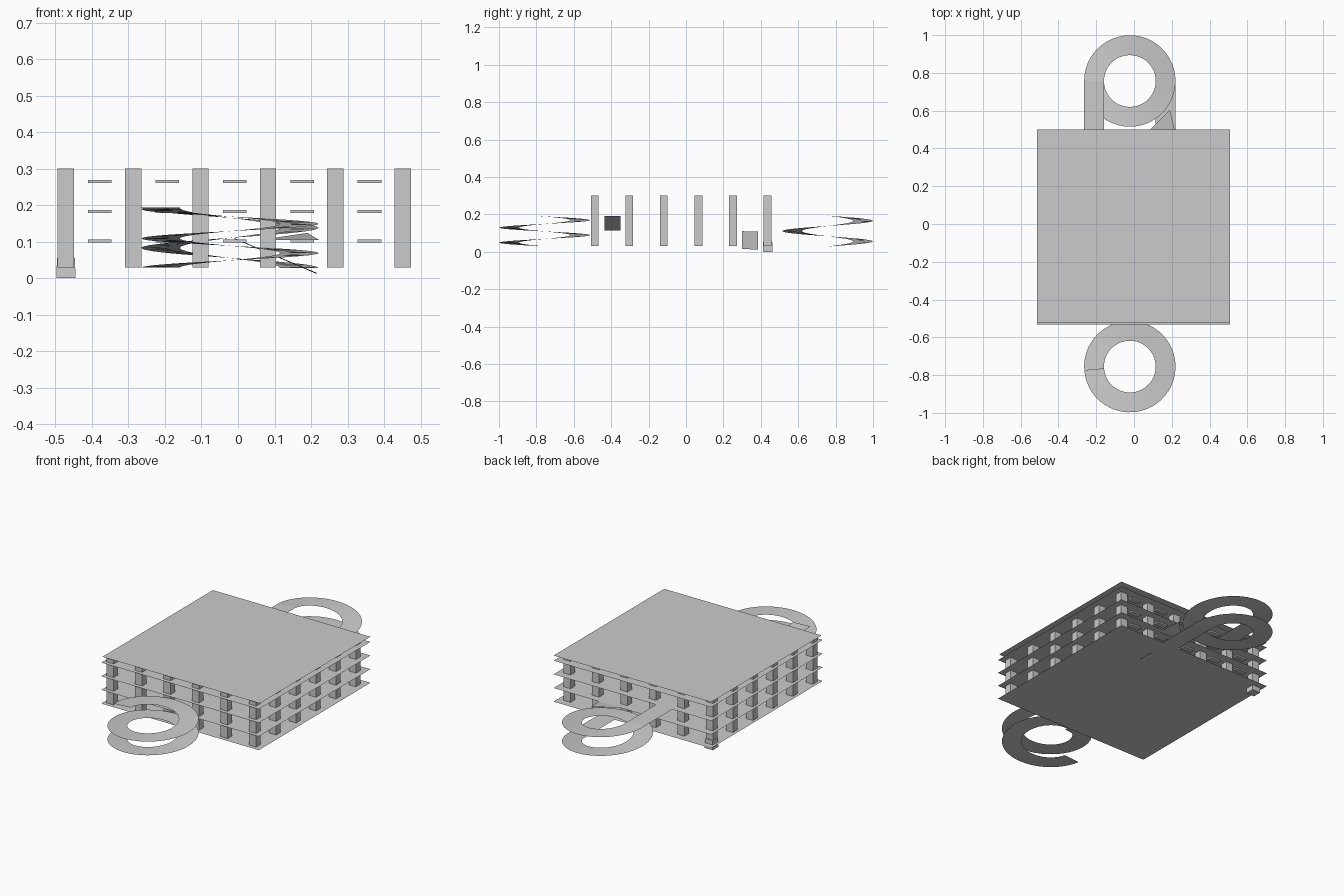
import bpy, math

if "Cube" in bpy.data.objects:
    bpy.data.objects.remove(bpy.data.objects["Cube"])

def mesh(name, verts, faces):
    me = bpy.data.meshes.new(name)
    me.from_pydata(verts, [], faces)
    me.update()
    ob = bpy.data.objects.new(name, me)
    bpy.context.collection.objects.link(ob)
    return ob

BOX = [(0, 3, 2, 1), (4, 5, 6, 7), (0, 1, 5, 4), (1, 2, 6, 5), (2, 3, 7, 6), (3, 0, 4, 7)]
CORNERS = [(-1, -1), (1, -1), (1, 1), (-1, 1)]

def boxes(name, centres, sx, sy, top=1.0):
    """Boxes given as (x, y, z0, z1); top scales the upper end."""
    verts, faces = [], []
    for x, y, z0, z1 in centres:
        b = len(verts)
        for z, k in ((z0, 1), (z1, top)):
            verts += [(x + i * sx / 2 * k, y + j * sy / 2 * k, z) for i, j in CORNERS]
        faces += [tuple(b + i for i in f) for f in BOX]
    return mesh(name, verts, faces)

def sheet(name, x0, x1, y0, y1, z):
    return mesh(name, [(x0, y0, z), (x1, y0, z), (x1, y1, z), (x0, y1, z)], [(0, 1, 2, 3)])

def spiral(name, cy, start, turns, z0, z1):
    n = int(abs(turns) * 48)
    verts, faces = [], []
    for i in range(n + 1):
        a = math.radians(start + 360 * turns * i / n)
        z = z0 + (z1 - z0) * i / n
        verts += [(-0.022 + r * math.cos(a), cy + r * math.sin(a), z) for r in (0.137, 0.242)]
    for i in range(n):
        f = (2 * i, 2 * i + 1, 2 * i + 3, 2 * i + 2)
        faces.append(f if turns > 0 else f[::-1])
    ob = mesh(name, verts, faces)
    for p in ob.data.polygons:
        p.use_smooth = True
    return ob

# Parking decks and roof (thin sheets)
for i in range(4):
    sheet(f"deck_{i + 1}", -0.513, 0.508, -0.533, 0.5, 0.03 + 0.08 * i)
sheet("roof", -0.513, 0.508, -0.523, 0.5, 0.30)

# Pillar grid
xs = [-0.472 + 0.1847 * i for i in range(6)]
ys = [-0.488 + 0.1847 * i for i in range(6)]
boxes("pillars", [(x, y, 0.03, 0.30) for x in xs for y in ys], 0.045, 0.042)

# Ceiling lights between pillars
boxes("ceiling_lights", [(x + 0.0935, y, z - 0.004, z + 0.004)
                         for x in xs[:5] for y in ys for z in (0.102, 0.183, 0.265)], 0.065, 0.03)

# Footing block under the back left pillar
boxes("corner_footing", [(-0.471, 0.437, 0.0, 0.055)], 0.053, 0.052, 0.92)

# Spiral ramps outside
spiral("front_spiral_ramp", -0.755, 185, 2, 0.03, 0.19)
spiral("back_spiral_ramp", 0.757, 180, -1.5, 0.193, 0.028)

# Straight links from the back spiral to the decks
sheet("upper_link", -0.264, -0.159, 0.49, 0.757, 0.193)
sheet("lower_link", 0.115, 0.22, 0.49, 0.757, 0.028)
mesh("middle_link", [(0.06, 0.475, 0.105), (0.222, 0.475, 0.105), (0.19, 0.605, 0.124)], [(0, 1, 2)])

# Inner ramps between decks
mesh("inner_ramp_up", [(-0.145, -0.435, 0.115), (0.045, -0.435, 0.19),
                       (0.045, -0.35, 0.19), (-0.145, -0.35, 0.115)], [(0, 1, 2, 3)])
mesh("inner_ramp_down", [(-0.01, 0.30, 0.11), (0.215, 0.30, 0.015),
                         (0.215, 0.385, 0.012), (-0.01, 0.385, 0.108)], [(0, 1, 2, 3)])
